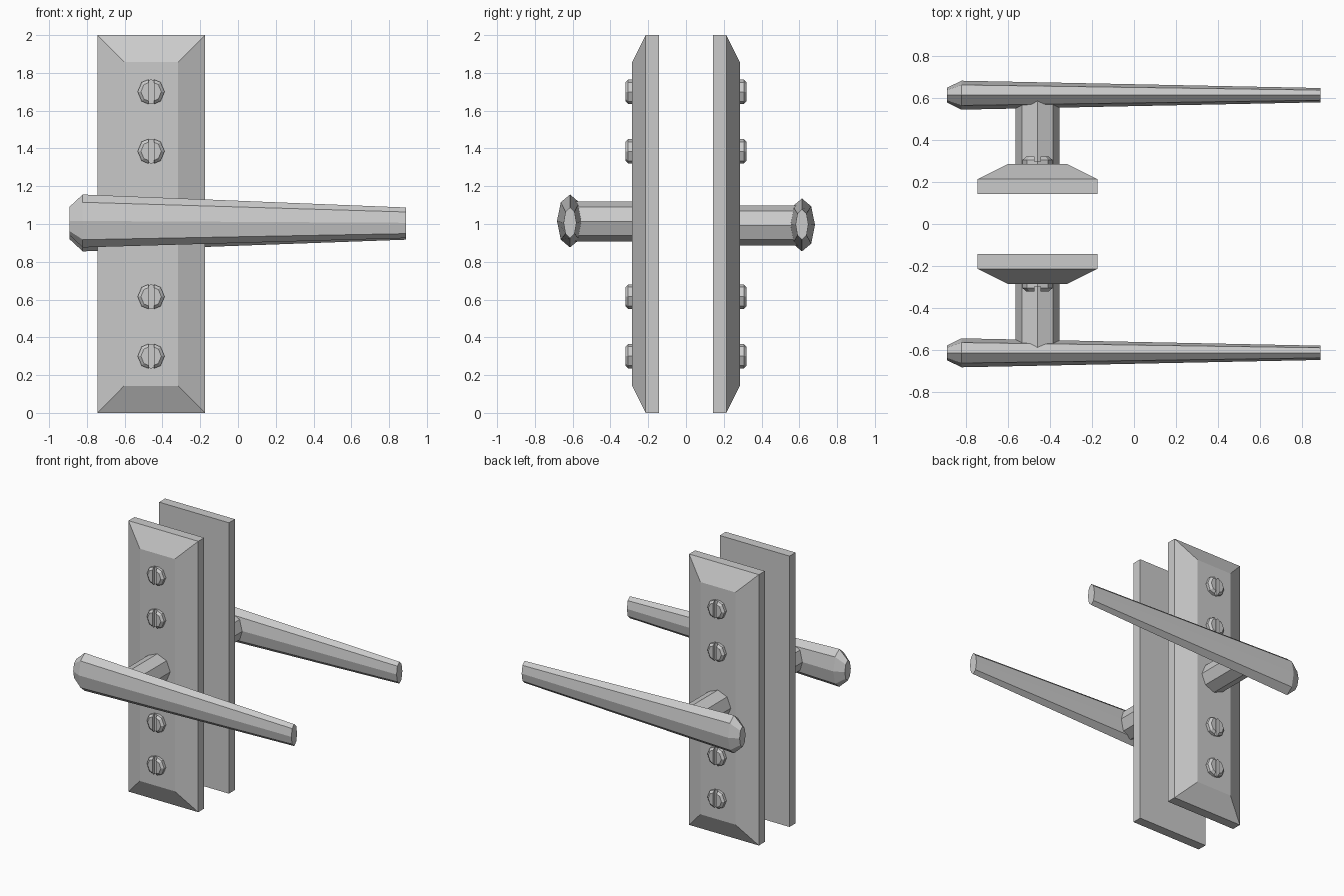
import bpy, bmesh
from math import sin, cos, pi
from mathutils import Vector

if "Cube" in bpy.data.objects:
    bpy.data.objects.remove(bpy.data.objects["Cube"])

CX = -0.46  # centre line of the plates


def finish(name, bm):
    bmesh.ops.recalc_face_normals(bm, faces=bm.faces)
    mesh = bpy.data.meshes.new(name)
    bm.to_mesh(mesh)
    bm.free()
    obj = bpy.data.objects.new(name, mesh)
    bpy.context.collection.objects.link(obj)


def loft(bm, rings):
    """Skin a list of point rings and cap both ends."""
    rows = [[bm.verts.new(p) for p in ring] for ring in rings]
    n = len(rows[0])
    for a, b in zip(rows, rows[1:]):
        for i in range(n):
            j = (i + 1) % n
            bm.faces.new((a[i], a[j], b[j], b[i]))
    bm.faces.new(rows[0])
    bm.faces.new(rows[-1])


def rect(x0, x1, z0, z1, y):
    return [(x0, y, z0), (x1, y, z0), (x1, y, z1), (x0, y, z1)]


def octagon_xz(x, y, z, r):
    return [(x + r * cos(i * pi / 4), y, z + r * sin(i * pi / 4)) for i in range(8)]


def octagon_yz(x, y, z, ry, rz):
    return [(x, y + ry * cos(i * pi / 4), z + rz * sin(i * pi / 4)) for i in range(8)]


def screw(name, s, z):
    # low core forms the slot floor, two raised halves stand either side of it
    bm = bmesh.new()
    loft(bm, [octagon_xz(CX, s * 0.275, z, 0.066), octagon_xz(CX, s * 0.298, z, 0.066)])
    for d in (-1, 1):
        half = bmesh.new()
        loft(half, [octagon_xz(CX, s * 0.28, z, 0.071), octagon_xz(CX, s * 0.306, z, 0.071),
                    octagon_xz(CX, s * 0.321, z, 0.054)])
        cut = bmesh.ops.bisect_plane(half, geom=half.verts[:] + half.edges[:] + half.faces[:],
                                     plane_co=Vector((CX + d * 0.014, 0, 0)),
                                     plane_no=Vector((d, 0, 0)), clear_inner=True)
        bmesh.ops.contextual_create(
            half, geom=[e for e in cut["geom_cut"] if isinstance(e, bmesh.types.BMEdge)])
        tmp = bpy.data.meshes.new("half")
        half.to_mesh(tmp)
        half.free()
        bm.from_mesh(tmp)
        bpy.data.meshes.remove(tmp)
    finish(name, bm)


for label, s, hz in (("front", -1, 1.016), ("back", 1, 0.995)):
    # bevelled plate
    bm = bmesh.new()
    loft(bm, [rect(-0.745, -0.175, 0, 2, s * 0.144),
              rect(-0.745, -0.175, 0, 2, s * 0.214),
              rect(-0.603, -0.317, 0.143, 1.858, s * 0.285)])
    finish(label + "_plate", bm)

    # stem from plate to lever
    bm = bmesh.new()
    loft(bm, [octagon_xz(CX, s * 0.28, hz - 0.002, 0.106),
              octagon_xz(CX, s * 0.59, hz - 0.002, 0.106)])
    finish(label + "_stem", bm)

    # tapered lever with a chamfered thick end
    bm = bmesh.new()
    y = s * 0.614
    loft(bm, [octagon_yz(-0.892, y, hz, 0.035, 0.075),
              octagon_yz(-0.822, y, hz, 0.069, 0.14),
              octagon_yz(0.889, y, 1 + (hz - 1) * 0.4, 0.034, 0.081)])
    finish(label + "_lever", bm)

    # slotted screws
    for i, z in enumerate((0.30, 0.615, 1.385, 1.70)):
        screw(f"{label}_screw_{i + 1}", s, z)
